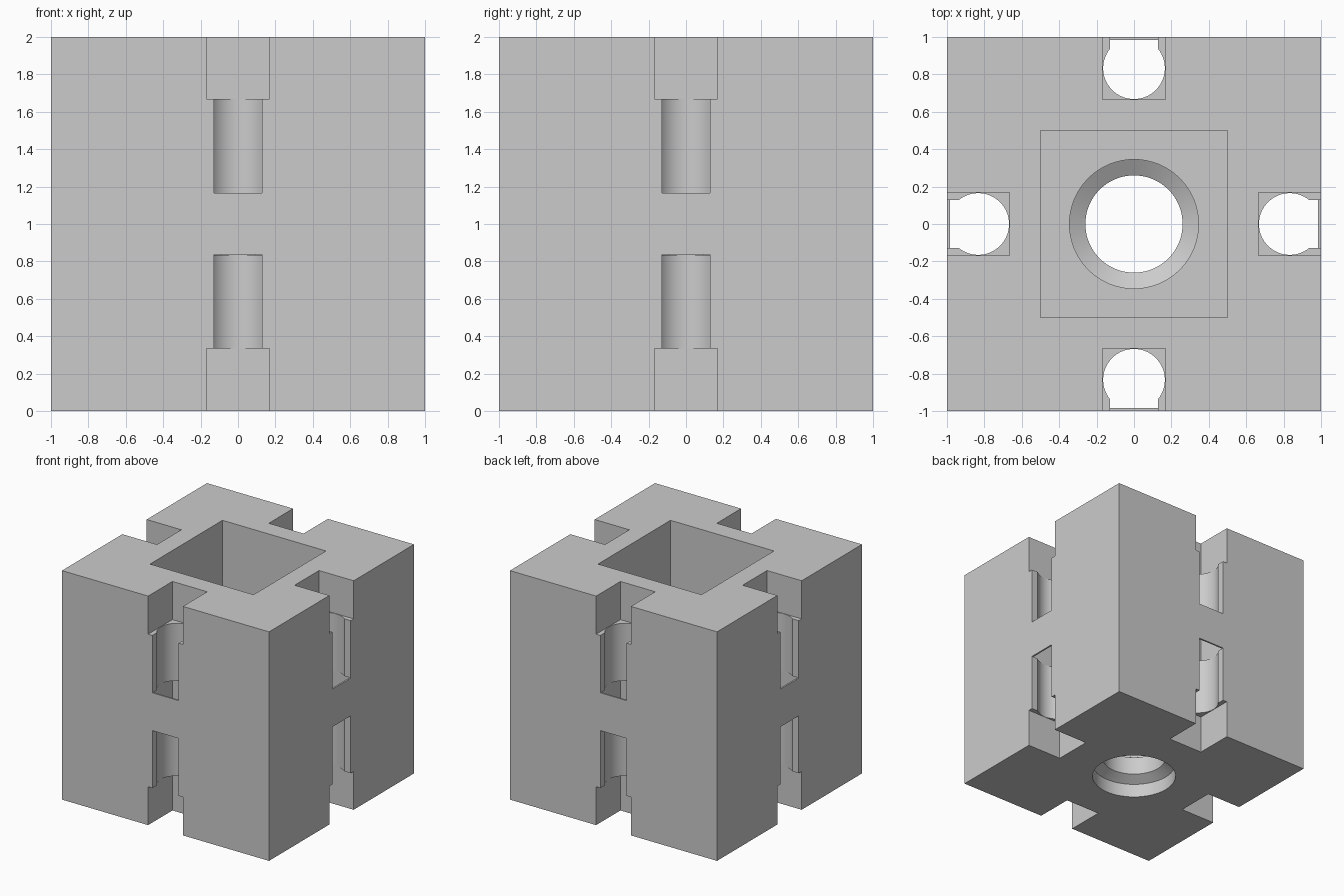
import bpy, bmesh, math
from mathutils import Matrix, Vector

old = bpy.data.objects.get("Cube")
if old:
    bpy.data.objects.remove(old, do_unlink=True)


def make_object(name, bm):
    bmesh.ops.recalc_face_normals(bm, faces=bm.faces[:])
    mesh = bpy.data.meshes.new(name)
    bm.to_mesh(mesh)
    bm.free()
    obj = bpy.data.objects.new(name, mesh)
    bpy.context.collection.objects.link(obj)
    return obj


def box(name, lo, hi, turn=0):
    lo, hi = Vector(lo), Vector(hi)
    bm = bmesh.new()
    place = (Matrix.Rotation(turn, 4, 'Z') @ Matrix.Translation((lo + hi) / 2)
             @ Matrix.Diagonal((hi - lo).to_4d()))
    place[3][3] = 1
    place[0][3], place[1][3], place[2][3] = Matrix.Rotation(turn, 3, 'Z') @ ((lo + hi) / 2)
    bmesh.ops.create_cube(bm, size=1, matrix=place)
    return make_object(name, bm)


def lathe(name, profile, centre=(0, 0, 0), turn=0, sides=64):
    """Closed turned solid from (radius, height) pairs."""
    bm = bmesh.new()
    rings = []
    for r, z in profile:
        rings.append([bm.verts.new((r * math.cos(a), r * math.sin(a), z))
                      for a in (math.tau * i / sides for i in range(sides))])
    for low, high in zip(rings, rings[1:]):
        for i in range(sides):
            j = (i + 1) % sides
            bm.faces.new((low[i], low[j], high[j], high[i]))
    bm.faces.new(rings[0][::-1])
    bm.faces.new(rings[-1])
    bm.transform(Matrix.Rotation(turn, 4, 'Z') @ Matrix.Translation(centre))
    return make_object(name, bm)


def cut(target, cutter):
    cutter.hide_render = True
    mod = target.modifiers.new("cut", 'BOOLEAN')
    mod.operation = 'DIFFERENCE'
    mod.solver = 'EXACT'
    mod.object = cutter
    bpy.context.view_layer.objects.active = target
    bpy.ops.object.modifier_apply(modifier=mod.name)
    bpy.data.objects.remove(cutter, do_unlink=True)


# Solid block
block = box("connector_block", (-1, -1, 0), (1, 1, 2))

# Square pocket from the top and waisted bore through the floor
cut(block, box("pocket", (-.5, -.5, .5), (.5, .5, 2.2)))
cut(block, lathe("bore", [(.345, -.1), (.345, .12), (.26, .17), (.26, .33),
                          (.345, .38), (.345, .6)]))

# Channel in each of the four sides
for k in range(4):
    turn = k * math.pi / 2
    # hidden chamber behind the thin middle bar
    cut(block, box("chamber", (-.167, -.985, .835), (.167, -.667, 1.167), turn))
    for low, high, end, notch in ((1.166, 1.7, 1.165, (1.667, 2.1)),
                                  (.3, .836, .837, (-.1, .335))):
        # square end notch, round shaft and face window
        cut(block, box("notch", (-.168, -1.1, notch[0]), (.168, -.665, notch[1]), turn))
        z0, z1 = sorted((end, high if end > 1 else low))
        cut(block, lathe("shaft", [(.165, z0), (.165, z1)], (0, -.833, 0), turn))
        cut(block, box("window", (-.127, -1.1, low), (.127, -.84, high), turn))

# Smooth round walls, crisp edges
bpy.ops.object.select_all(action='DESELECT')
block.select_set(True)
bpy.context.view_layer.objects.active = block
bpy.ops.object.shade_smooth_by_angle(angle=math.radians(25))

# Plain grey
grey = bpy.data.materials.new("plain_grey")
grey.use_nodes = True
colour = (.6, .6, .6, 1)
grey.diffuse_color = colour
grey.node_tree.nodes["Principled BSDF"].inputs["Base Color"].default_value = colour
block.data.materials.clear()
block.data.materials.append(grey)
